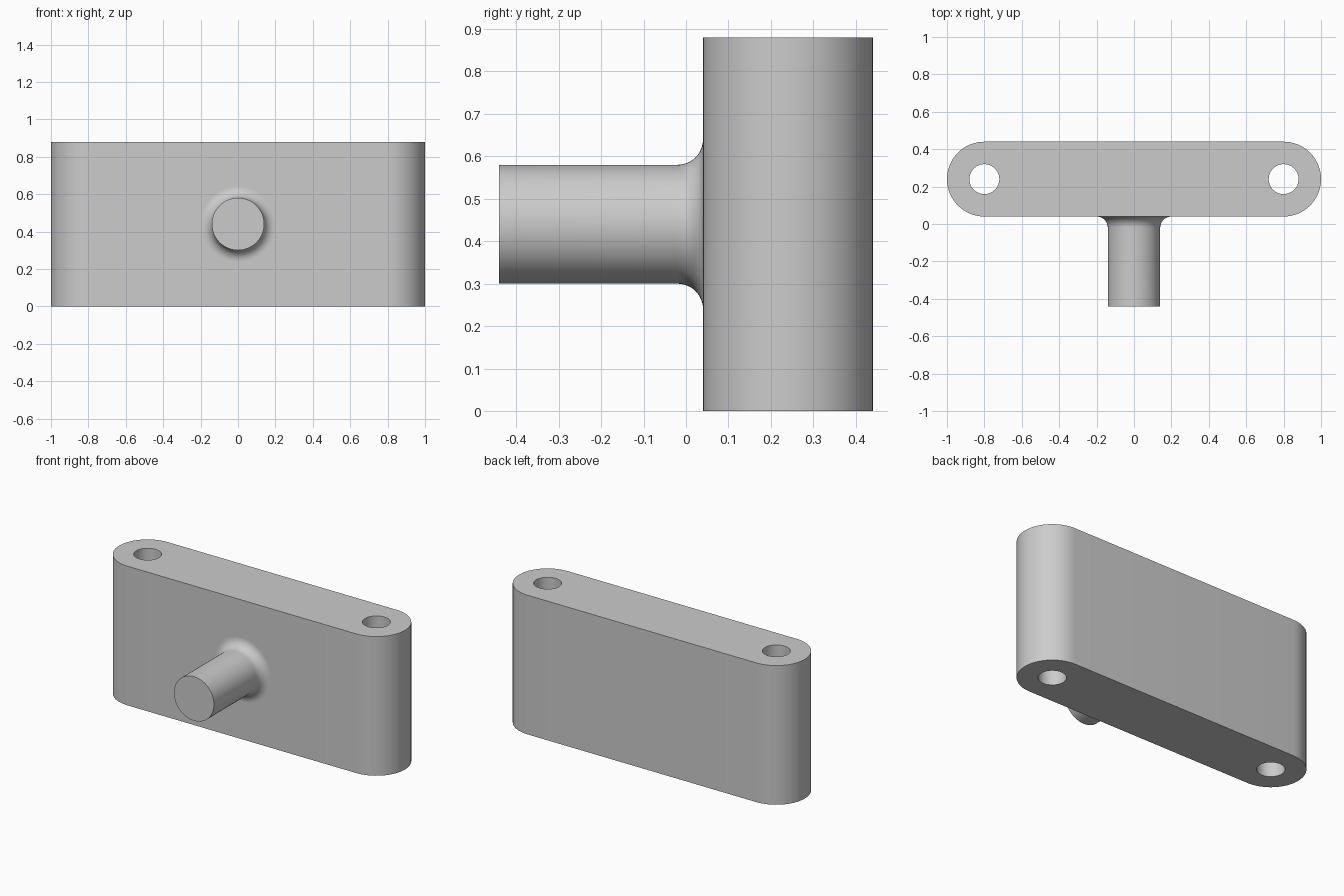
import bpy, bmesh
from math import pi, sin, cos, radians

cube = bpy.data.objects.get("Cube")
if cube:
    bpy.data.objects.remove(cube, do_unlink=True)

# Single grey material
GREY = (0.6, 0.6, 0.6, 1.0)
grey = bpy.data.materials.new("light_grey")
grey.use_nodes = True
grey.diffuse_color = GREY
grey.node_tree.nodes["Principled BSDF"].inputs["Base Color"].default_value = GREY

HEIGHT, MID_Y, END_X = 0.88, 0.24, 0.8
END_R, HOLE_R = 0.2, 0.08
PEG_R, FILLET, PEG_TIP = 0.14, 0.06, -0.44
FACE_Y = MID_Y - END_R


def arc(cx, cy, r, start, end, steps):
    """Points along a circular arc, both ends included."""
    angles = [start + (end - start) * i / steps for i in range(steps + 1)]
    return [(cx + r * cos(a), cy + r * sin(a)) for a in angles]


def finish(name, bm):
    """Clean the mesh, then make a smooth-shaded object with sharp edges."""
    bmesh.ops.remove_doubles(bm, verts=bm.verts, dist=0.0001)
    bmesh.ops.recalc_face_normals(bm, faces=bm.faces)
    mesh = bpy.data.meshes.new(name)
    bm.to_mesh(mesh)
    bm.free()
    mesh.materials.clear()
    mesh.materials.append(grey)
    obj = bpy.data.objects.new(name, mesh)
    bpy.context.collection.objects.link(obj)
    bpy.ops.object.select_all(action='DESELECT')
    obj.select_set(True)
    bpy.context.view_layer.objects.active = obj
    bpy.ops.object.shade_smooth_by_angle(angle=radians(30))
    return obj


# Rounded block: a filled slot outline with two round holes, extruded upward
outline = arc(END_X, MID_Y, END_R, -pi / 2, pi / 2, 32)
outline += arc(-END_X, MID_Y, END_R, pi / 2, 3 * pi / 2, 32)
holes = [arc(s * END_X, MID_Y, HOLE_R, 0, 2 * pi, 48)[:-1] for s in (-1, 1)]

curve = bpy.data.curves.new("block_outline", 'CURVE')
curve.dimensions = '2D'
curve.fill_mode = 'BOTH'
curve.extrude = HEIGHT / 2
for loop in [outline] + holes:
    spline = curve.splines.new('POLY')
    spline.points.add(len(loop) - 1)
    for point, (x, y) in zip(spline.points, loop):
        point.co = (x, y, 0, 1)
    spline.use_cyclic_u = True
helper = bpy.data.objects.new("block_outline", curve)
bpy.context.collection.objects.link(helper)
filled = helper.evaluated_get(bpy.context.evaluated_depsgraph_get())
bm = bmesh.new()
bm.from_mesh(filled.to_mesh())
filled.to_mesh_clear()
bpy.data.objects.remove(helper, do_unlink=True)
bmesh.ops.translate(bm, vec=(0, 0, HEIGHT / 2), verts=bm.verts)
finish("rounded_block", bm)

# Peg: a lathed profile, flat at the tip and flared into the block face
profile = [(0, PEG_TIP), (PEG_R, PEG_TIP)]
profile += arc(PEG_R + FILLET, FACE_Y - FILLET, FILLET, pi, pi / 2, 12)
bm = bmesh.new()
verts = [bm.verts.new((r, y, HEIGHT / 2)) for r, y in profile]
edges = [bm.edges.new(pair) for pair in zip(verts, verts[1:])]
bmesh.ops.spin(bm, geom=verts + edges, cent=(0, 0, HEIGHT / 2), axis=(0, 1, 0),
               angle=2 * pi, steps=64, use_merge=False)
finish("front_peg", bm)
